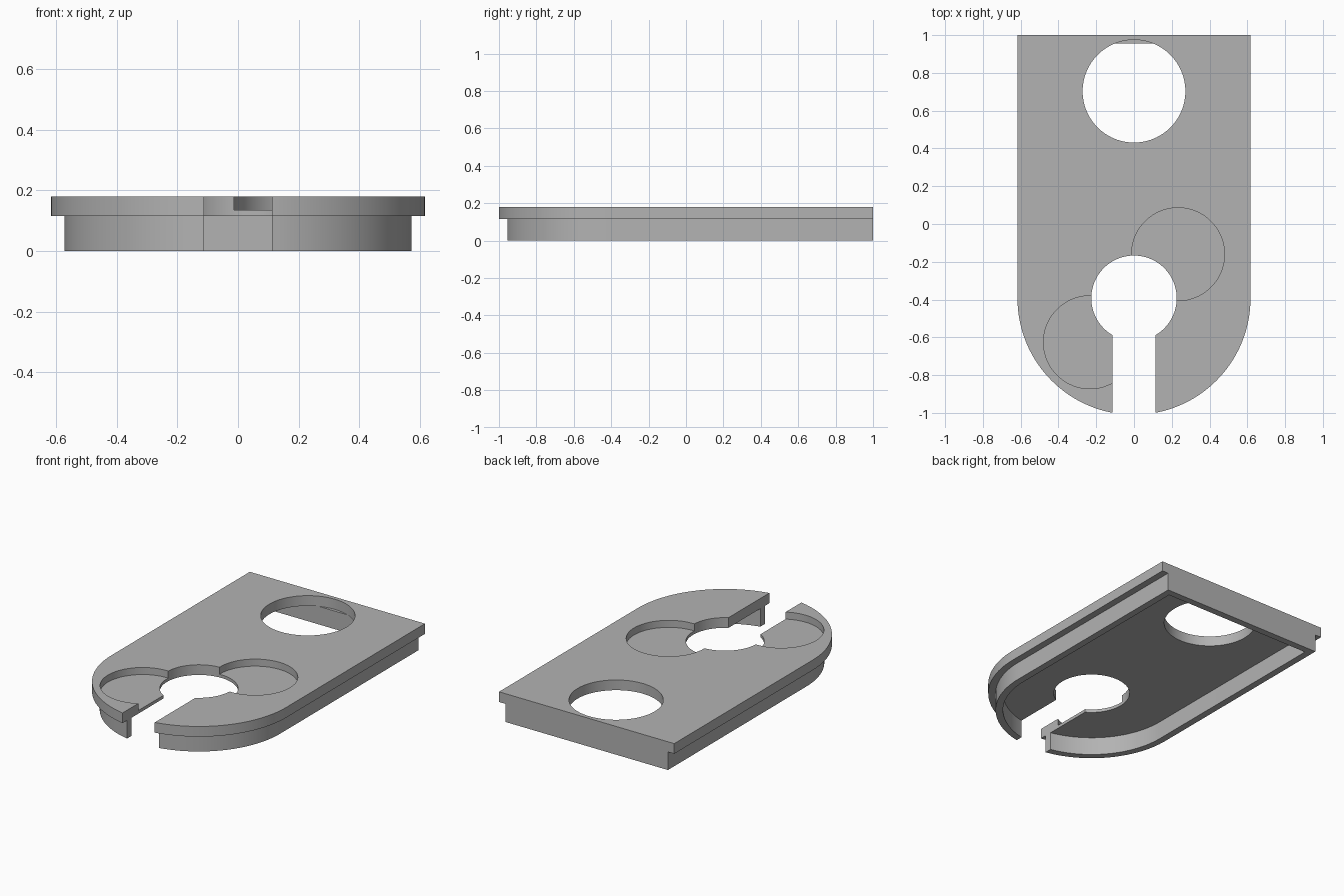
import bpy, bmesh
from math import pi, cos, sin

cube = bpy.data.objects.get("Cube")
if cube:
    bpy.data.objects.remove(cube, do_unlink=True)

# Main dimensions
HALF_W, ARC_Y, BACK = 0.617, -0.393, 1.0
STEP = 0.044
UNDER, FLOOR, TOP = 0.115, 0.135, 0.18
SLOT = 0.113

grey = bpy.data.materials.new("light grey")
grey.use_nodes = True
COLOUR = (0.45, 0.45, 0.45, 1)
grey.diffuse_color = COLOUR
grey.node_tree.nodes["Principled BSDF"].inputs["Base Color"].default_value = COLOUR


def prism(name, outline, z0, z1):
    """Extrude a closed outline from z0 to z1."""
    bm = bmesh.new()
    face = bm.faces.new([bm.verts.new((x, y, z0)) for x, y in outline])
    result = bmesh.ops.extrude_face_region(bm, geom=[face])
    verts = [v for v in result["geom"] if isinstance(v, bmesh.types.BMVert)]
    bmesh.ops.translate(bm, vec=(0, 0, z1 - z0), verts=verts)
    bmesh.ops.recalc_face_normals(bm, faces=bm.faces)
    mesh = bpy.data.meshes.new(name)
    bm.to_mesh(mesh)
    bm.free()
    mesh.materials.append(grey)
    obj = bpy.data.objects.new(name, mesh)
    bpy.context.collection.objects.link(obj)
    return obj


def arch(half_width, back):
    """Straight back and sides, with a half-round front."""
    n = 64
    arc = [(half_width * cos(pi + pi * i / n), ARC_Y + half_width * sin(pi + pi * i / n))
           for i in range(n + 1)]
    return arc + [(half_width, back), (-half_width, back)]


def circle(x, y, r, n=96):
    return [(x + r * cos(2 * pi * i / n), y + r * sin(2 * pi * i / n)) for i in range(n)]


def cut(obj, outline, z0, z1):
    """Subtract a prism, then drop the cutter."""
    cutter = prism("cutter", outline, z0, z1)
    cutter.hide_render = True
    mod = obj.modifiers.new("cut", 'BOOLEAN')
    mod.operation, mod.solver, mod.object = 'DIFFERENCE', 'EXACT', cutter
    bpy.context.view_layer.objects.active = obj
    bpy.ops.object.modifier_apply(modifier=mod.name)
    bpy.data.objects.remove(cutter, do_unlink=True)


slot = [(-SLOT, -1.2), (SLOT, -1.2), (SLOT, ARC_Y), (-SLOT, ARC_Y)]

# Top plate with the two holes, entry slot and shallow round pockets
plate = prism("top_plate", arch(HALF_W, BACK), UNDER, TOP)
cut(plate, circle(0, 0.703, 0.272), -1, 1)
cut(plate, circle(0, ARC_Y, 0.226), -1, 1)
cut(plate, slot, -1, 1)
for side in (1, -1):
    cut(plate, circle(0.233 * side, ARC_Y + 0.233 * side, 0.246), FLOOR, 1)

# Skirt wall below the plate, stepped in at the sides and flush at the back
skirt = prism("skirt_wall", arch(HALF_W - STEP, BACK), 0, UNDER)
cut(skirt, arch(HALF_W - 2 * STEP, BACK - STEP), -1, 1)
cut(skirt, slot, -1, 1)

# Smooth curved sides, crisp edges
for obj in (plate, skirt):
    bpy.ops.object.select_all(action='DESELECT')
    obj.select_set(True)
    bpy.context.view_layer.objects.active = obj
    bpy.ops.object.shade_smooth_by_angle(angle=0.5)
